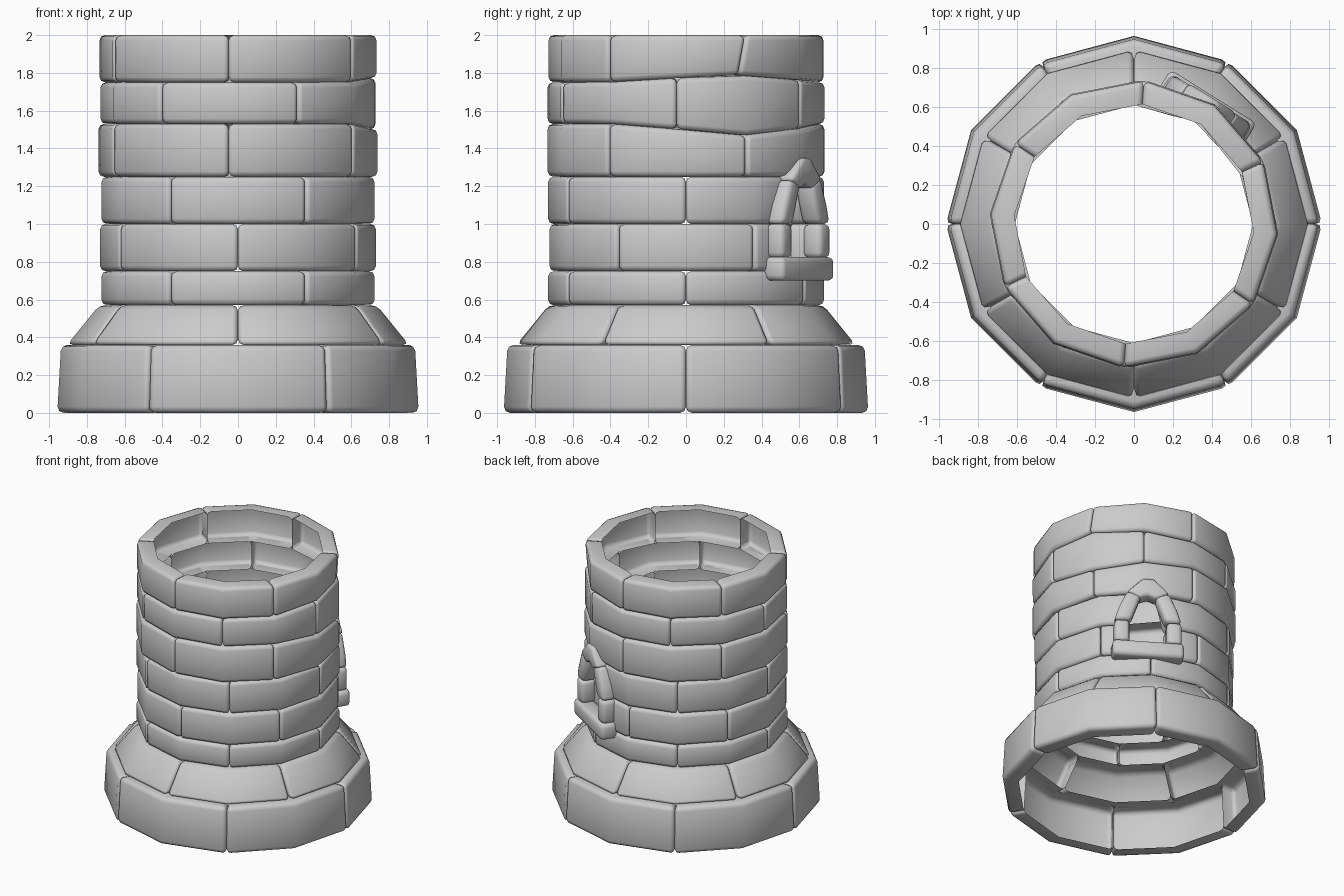
import bpy, bmesh, math
from mathutils import Vector

if "Cube" in bpy.data.objects:
    bpy.data.objects.remove(bpy.data.objects["Cube"])

DEPTH = 0.12      # how far each stone shell reaches inward
WIN = 58.0        # compass angle of the window


def finish(bm, name, bevel, min_angle):
    """Round the sharp edges, smooth the faces and make the object."""
    bmesh.ops.recalc_face_normals(bm, faces=bm.faces)
    edges = [e for e in bm.edges if len(e.link_faces) == 2
             and e.calc_face_angle() > min_angle]
    bmesh.ops.bevel(bm, geom=edges, offset=bevel, segments=2, profile=0.5,
                    affect='EDGES', clamp_overlap=True)
    for f in bm.faces:
        f.smooth = True
    me = bpy.data.meshes.new(name)
    bm.to_mesh(me)
    bm.free()
    ob = bpy.data.objects.new(name, me)
    bpy.context.collection.objects.link(ob)
    return ob


def on_polygon(a, r, turn):
    """Radius of a 12-sided ring at angle a (degrees)."""
    m = (a - turn) % 30 - 15
    return r * math.cos(math.radians(15)) / math.cos(math.radians(m))


def polar(a, r, z):
    t = math.radians(a)
    return Vector((r * math.cos(t), r * math.sin(t), z))


def bump(a, centre, height, width=55):
    d = abs((a - centre + 180) % 360 - 180)
    return height * max(0, 1 - d / width)


def stone(bm, a0, a1, t0, t1, turn, r0, r1, zlo, zhi):
    """Open-backed stone from a0..a1 at the bottom, t0..t1 at the top."""
    mids = [turn + 30 * k for k in range(-20, 21)
            if max(a0, t0) + 2 < turn + 30 * k < min(a1, t1) - 2]
    lower, upper = [a0] + mids + [a1], [t0] + mids + [t1]
    cols = []
    for a, t in zip(lower, upper):
        ra, rt = on_polygon(a, r0, turn), on_polygon(t, r1, turn)
        pts = [polar(a, ra - DEPTH, zlo(a)), polar(a, ra, zlo(a)),
               polar(t, rt, zhi(t)), polar(t, rt - DEPTH, zhi(t))]
        cols.append([bm.verts.new(p) for p in pts])
    for p, q in zip(cols, cols[1:]):
        for i in range(3):
            bm.faces.new((p[i], q[i], q[i + 1], p[i + 1]))
    bm.faces.new(cols[0])
    bm.faces.new(cols[-1][::-1])


def ring(name, first, turn, r0, r1, zlo, zhi, bevel, spans=None):
    bm = bmesh.new()
    spans = spans or [(first + turn + 60 * k, first + turn + 60 * k + 60) * 2
                      for k in range(6)]
    for s in spans:
        stone(bm, *s, turn, r0, r1, zlo, zhi)
    return finish(bm, name, bevel, 0.6)


def level(z, centre=0, height=0):
    return lambda a: z + bump(a, centre, height)


# footing and sloped course
ring("base_course", 0, 0, 0.965, 0.945, level(0), level(0.36), 0.032)
ring("sloped_course", 30, 0, 0.905, 0.735, level(0.36), level(0.57), 0.03)

# straight wall courses, two of them leaving room for the window
ring("wall_course_1", 0, 0, 0.73, 0.73, level(0.57), level(0.75), 0.028)
ring("wall_course_2", 30, 0, 0.73, 0.73, level(0.75), level(1.0), 0.028,
     [(30, WIN - 13) * 2, (WIN + 13, 90) * 2]
     + [(a, a + 60) * 2 for a in range(90, 390, 60)])
ring("wall_course_3", 0, 0, 0.73, 0.73, level(1.0), level(1.25), 0.028,
     [(0, WIN - 13, 0, WIN - 7), (WIN + 13, 120, WIN + 7, 120)]
     + [(a, a + 60) * 2 for a in range(120, 360, 60)])

# upper courses, slightly twisted with uneven beds
bed_a, bed_b = level(1.53, 26, -0.06), level(1.75, 20, 0.04)
ring("wall_course_4", 30, -4, 0.74, 0.74, level(1.25), bed_a, 0.028)
ring("wall_course_5", 0, -4, 0.735, 0.735, bed_a, bed_b, 0.028)
slant = [-34, 26, 86, 146, 206, 266, 326]
low = [-34, 23, 86, 146, 206, 266, 326]
ring("top_course", 30, -4, 0.735, 0.735, bed_b, level(2.0), 0.028,
     [(low[i], low[i + 1], slant[i], slant[i + 1]) for i in range(6)])

# window surround: outlines in (sideways, height), pushed out from the wall
OUT = polar(WIN, 1, 0)
SIDE = polar(WIN + 90, 1, 0)


def block(name, outline, near, far, bevel=0.028):
    bm = bmesh.new()
    loops = [[bm.verts.new(OUT * d + SIDE * u + Vector((0, 0, z)))
              for u, z in outline] for d in (near, far)]
    bm.faces.new(loops[0])
    bm.faces.new(loops[1])
    n = len(outline)
    for i in range(n):
        j = (i + 1) % n
        bm.faces.new((loops[0][i], loops[0][j], loops[1][j], loops[1][i]))
    return finish(bm, name, bevel, 0.5)


block("window_sill", [(-0.26, 0.70), (0.26, 0.70), (0.26, 0.825), (-0.26, 0.825)],
      0.64, 0.77)
for s, side in ((1, "left"), (-1, "right")):
    block("window_post_" + side,
          [(s * u, z) for u, z in ((0.135, 0.82), (0.245, 0.82),
                                   (0.245, 1.0), (0.135, 1.0))], 0.64, 0.755)
    block("window_arch_" + side,
          [(s * u, z) for u, z in ((0.125, 1.0), (0.245, 1.0), (0.215, 1.1),
                                   (0.155, 1.24), (0.05, 1.21))], 0.64, 0.755)
block("window_keystone",
      [(-0.155, 1.235), (-0.06, 1.185), (0, 1.215), (0.06, 1.185),
       (0.155, 1.235), (0.04, 1.35), (-0.04, 1.35)], 0.64, 0.76, 0.022)
